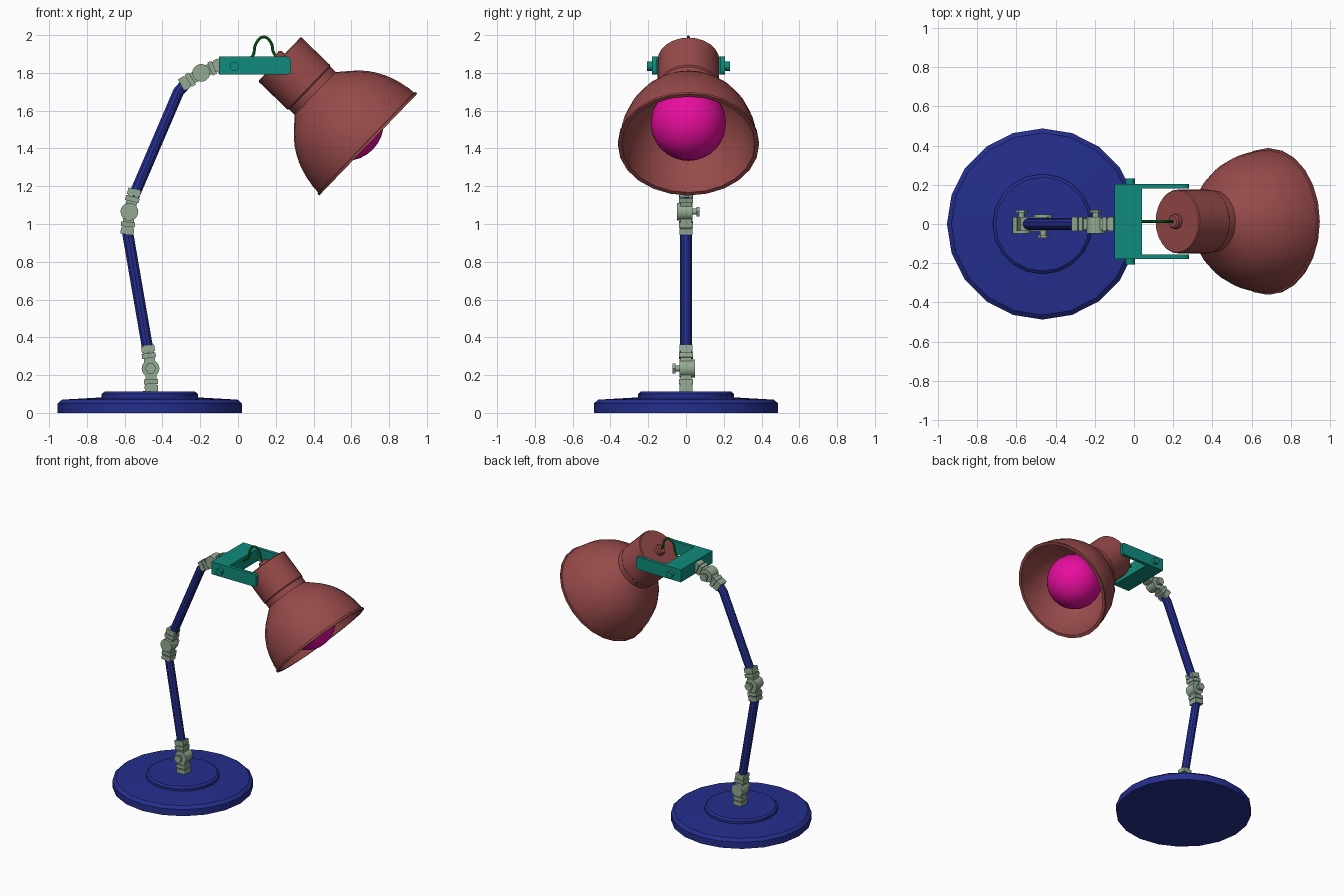
import bpy
import bmesh
import math
from mathutils import Vector, Matrix

if "Cube" in bpy.data.objects:
    bpy.data.objects.remove(bpy.data.objects["Cube"], do_unlink=True)


def material(name, rgb):
    mat = bpy.data.materials.new(name)
    mat.use_nodes = True
    mat.diffuse_color = (*rgb, 1)
    node = next(n for n in mat.node_tree.nodes if n.type == 'BSDF_PRINCIPLED')
    node.inputs["Base Color"].default_value = (*rgb, 1)
    return mat


BLUE = material("navy blue", (0.018, 0.028, 0.27))
RED = material("brick red", (0.31, 0.068, 0.068))
TEAL = material("teal", (0.005, 0.26, 0.20))
SAGE = material("sage grey", (0.29, 0.40, 0.29))
GREEN = material("cable green", (0.007, 0.22, 0.02))
PINK = material("magenta", (0.80, 0.004, 0.34))


def finish(obj, mat, smooth=True):
    obj.data.materials.clear()
    obj.data.materials.append(mat)
    bpy.ops.object.select_all(action='DESELECT')
    obj.select_set(True)
    bpy.context.view_layer.objects.active = obj
    if smooth:
        bpy.ops.object.shade_smooth_by_angle(angle=math.radians(35))
    return obj


def mesh_object(name, bm, mat, smooth=True):
    bmesh.ops.recalc_face_normals(bm, faces=bm.faces)
    mesh = bpy.data.meshes.new(name)
    bm.to_mesh(mesh)
    bm.free()
    obj = bpy.data.objects.new(name, mesh)
    bpy.context.collection.objects.link(obj)
    return finish(obj, mat, smooth)


def aim(origin, direction):
    """Matrix that puts local z along a direction, local y staying level."""
    z = Vector(direction).normalized()
    y = Vector((0, 1, 0)) if abs(z.y) < 0.9 else Vector((1, 0, 0))
    x = y.cross(z)
    rot = Matrix((x, y, z)).transposed().to_4x4()
    return Matrix.Translation(origin) @ rot


def lathe(name, profile, mat, matrix, sides=24):
    """Spin a (radius, height) profile around local z."""
    bm = bmesh.new()
    verts = [bm.verts.new((r, 0, h)) for r, h in profile]
    edges = [bm.edges.new(pair) for pair in zip(verts, verts[1:])]
    bmesh.ops.spin(bm, geom=verts + edges, axis=(0, 0, 1), cent=(0, 0, 0),
                   steps=sides, angle=math.tau)
    bmesh.ops.remove_doubles(bm, verts=bm.verts, dist=0.0005)
    bm.transform(matrix)
    return mesh_object(name, bm, mat)


def add_box(bm, size, matrix):
    bmesh.ops.create_cube(bm, size=1, matrix=matrix @ Matrix.Diagonal((*size, 1)))


def add_pin(bm, centre, y0, y1, radius, sides=16):
    """Cylinder lying along y."""
    mid = Vector((centre[0], (y0 + y1) / 2, centre[1]))
    bmesh.ops.create_cone(bm, cap_ends=True, segments=sides, radius1=radius,
                          radius2=radius, depth=abs(y1 - y0),
                          matrix=aim(mid, (0, 1, 0)))


def tube(name, points, radius, mat, curved=False):
    curve = bpy.data.curves.new(name, 'CURVE')
    curve.dimensions = '3D'
    curve.bevel_depth = radius
    curve.bevel_resolution = 3
    curve.use_fill_caps = True
    curve.resolution_u = 6
    spline = curve.splines.new('BEZIER' if curved else 'POLY')
    pts = spline.bezier_points if curved else spline.points
    pts.add(len(points) - 1)
    for p, co in zip(pts, points):
        if curved:
            p.co = co
            p.handle_left_type = p.handle_right_type = 'AUTO'
        else:
            p.co = (*co, 1)
    obj = bpy.data.objects.new(name, curve)
    bpy.context.collection.objects.link(obj)
    bpy.ops.object.select_all(action='DESELECT')
    obj.select_set(True)
    bpy.context.view_layer.objects.active = obj
    bpy.ops.object.convert(target='MESH')
    return finish(bpy.context.object, mat)


def joint(name, pivot, ends, side):
    """Hinge: two stepped arms meeting at a disc, with a thumb screw."""
    bm = bmesh.new()
    centre = Vector((pivot[0], 0, pivot[1]))
    for end in ends:
        reach = Vector((end[0], 0, end[1])) - centre
        length = reach.length
        frame = aim(centre, reach)
        for lo, hi, wide in ((0, 1, 0.058), (0.45, 0.66, 0.074), (0.72, 1, 0.07)):
            add_box(bm, (wide, wide, length * (hi - lo)),
                    frame @ Matrix.Translation((0, 0, length * (lo + hi) / 2)))
    add_pin(bm, pivot, -0.035 * side, 0.048 * side, 0.047, 20)
    add_pin(bm, pivot, 0, -0.07 * side, 0.016)
    add_pin(bm, pivot, -0.055 * side, -0.072 * side, 0.03, 6)
    return mesh_object(name, bm, SAGE)


# Weighted foot
lathe("base", [(0, 0), (0.488, 0), (0.488, 0.05), (0.465, 0.07), (0.255, 0.082),
               (0.255, 0.1), (0.24, 0.112), (0, 0.115)],
      BLUE, Matrix.Translation((-0.467, 0, 0)), 20)

# Arms and hinges
tube("lower_arm", [(-0.475, 0, 0.32), (-0.587, 0, 0.97)], 0.031, BLUE)
tube("upper_arm", [(-0.555, 0, 1.14), (-0.315, 0, 1.70), (-0.275, 0, 1.745)],
     0.031, BLUE)
joint("base_hinge", (-0.463, 0.235), [(-0.458, 0.11), (-0.479, 0.358)], 1)
joint("middle_hinge", (-0.575, 1.065), [(-0.588, 0.945), (-0.546, 1.185)], -1)
joint("top_hinge", (-0.195, 1.80), [(-0.30, 1.735), (-0.09, 1.845)], -1)

# Forked bracket holding the head
HEAD_Y = 0.013
bm = bmesh.new()
add_box(bm, (0.14, 0.385, 0.095), Matrix.Translation((-0.03, HEAD_Y, 1.838)))
mesh_object("bracket_back", bm, TEAL, False)
for label, s in (("left", 1), ("right", -1)):
    bm = bmesh.new()
    add_box(bm, (0.38, 0.024, 0.095),
            Matrix.Translation((0.09, HEAD_Y + s * 0.1805, 1.838)))
    tips = [e for e in bm.edges if all(v.co.x > 0.2 for v in e.verts)
            and abs(e.verts[0].co.y - e.verts[1].co.y) > 0.01]
    bmesh.ops.bevel(bm, geom=tips, offset=0.02, segments=3, profile=0.5,
                    affect='EDGES')
    add_pin(bm, (-0.02, 1.835), HEAD_Y + s * 0.17, HEAD_Y + s * 0.22, 0.024)
    mesh_object("bracket_fork_" + label, bm, TEAL)

# Lamp head, spun around its tilted axis
AXIS = Vector((0.72, 0, -0.694))
head = aim((0.22, HEAD_Y, 1.873), AXIS)
lathe("socket_housing", [(0, 0), (0.158, 0), (0.163, 0.006), (0.163, 0.215),
                         (0.157, 0.222), (0.157, 0.28), (0, 0.28)], RED, head)
outer = [(0.157, 0.262), (0.2, 0.3), (0.24, 0.336), (0.275, 0.375), (0.303, 0.417),
         (0.331, 0.472), (0.351, 0.535), (0.364, 0.6), (0.366, 0.636)]
inner = [(r - 0.016, t + 0.006) for r, t in reversed(outer)]
lathe("shade", [(0, 0.262)] + outer + [(0.374, 0.638), (0.374, 0.652), (0.352, 0.652)]
      + inner + [(0, 0.27)], RED, head)
lathe("cable_knob", [(0, -0.032), (0.03, -0.032), (0.038, -0.024), (0.038, 0.005),
                     (0, 0.005)], RED, head, 12)

# Round bulb
bm = bmesh.new()
bmesh.ops.create_uvsphere(bm, u_segments=24, v_segments=16, radius=0.2,
                          matrix=head @ Matrix.Translation((0, 0, 0.488)))
mesh_object("bulb", bm, PINK)

# Looped power cable
tube("cable", [(0.03, HEAD_Y, 1.85), (0.078, HEAD_Y, 1.89), (0.095, HEAD_Y, 1.955),
               (0.135, HEAD_Y, 1.99), (0.175, HEAD_Y, 1.96),
               (0.187, HEAD_Y, 1.91), (0.205, HEAD_Y, 1.885)], 0.008, GREEN, True)
